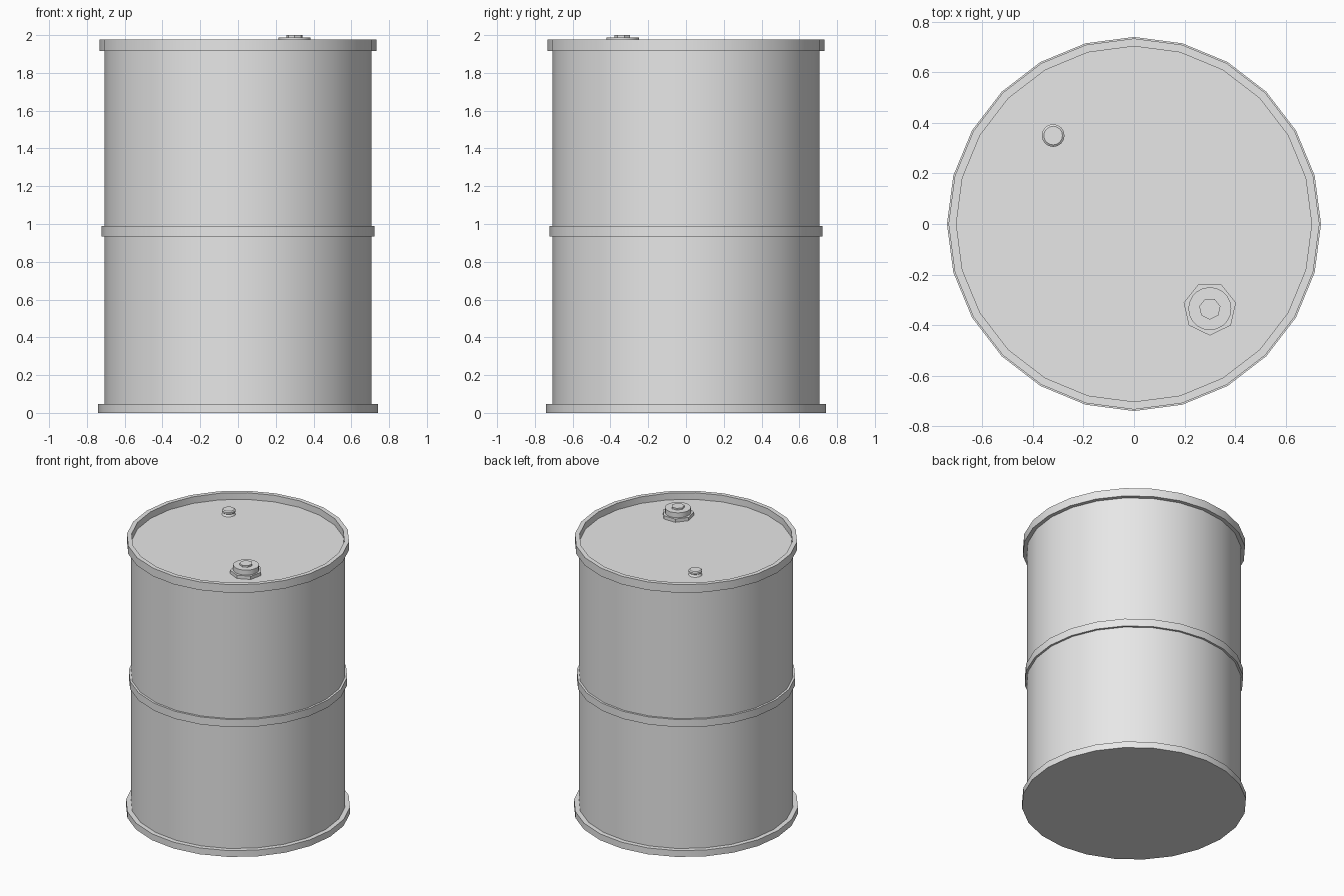
import bpy, bmesh
from math import pi, cos, sin, radians

cube = bpy.data.objects.get("Cube")
if cube:
    bpy.data.objects.remove(cube, do_unlink=True)

steel = bpy.data.materials.new("light_grey_steel")
steel.use_nodes = True
GREY = (0.8, 0.8, 0.8, 1)
steel.diffuse_color = GREY
steel.node_tree.nodes["Principled BSDF"].inputs["Base Color"].default_value = GREY


def lathe(name, profile, sides, centre=(0, 0), turn=0.0, closed=False):
    """Spin (radius, z) points about a vertical axis; open ends get capped."""
    bm = bmesh.new()
    rings = []
    for r, z in profile:
        angles = [turn + 2 * pi * i / sides for i in range(sides)]
        rings.append([bm.verts.new((r * cos(a), r * sin(a), z)) for a in angles])
    pairs = list(zip(rings, rings[1:]))
    if closed:
        pairs.append((rings[-1], rings[0]))
    else:
        bm.faces.new(rings[0])
        bm.faces.new(rings[-1])
    for low, high in pairs:
        for i in range(sides):
            j = (i + 1) % sides
            bm.faces.new((low[i], low[j], high[j], high[i]))
    bmesh.ops.recalc_face_normals(bm, faces=bm.faces)
    mesh = bpy.data.meshes.new(name)
    bm.to_mesh(mesh)
    bm.free()
    mesh.materials.append(steel)
    obj = bpy.data.objects.new(name, mesh)
    obj.location = (*centre, 0)
    bpy.context.collection.objects.link(obj)
    bpy.ops.object.select_all(action="DESELECT")
    obj.select_set(True)
    bpy.context.view_layer.objects.active = obj
    bpy.ops.object.shade_smooth_by_angle(angle=radians(30))
    return obj


SIDES = 24
BODY = 0.707
LID = 1.928

# Drum: base flange, wall, middle hoop, top rim and recessed lid in one profile
lathe("drum_shell", [
    (0.74, 0), (0.74, 0.046), (BODY, 0.046),
    (BODY, 0.935), (0.722, 0.935), (0.722, 0.99), (BODY, 0.99),
    (BODY, 1.917), (0.734, 1.917), (0.734, 1.976),
    (0.703, 1.976), (0.703, LID),
], SIDES)

# Large bung: seven-sided flange, round cap and centre button
bung = (0.3, -0.335)
lathe("bung_flange", [(0.106, LID), (0.106, 1.952)], 7, bung, -pi / 2)
lathe("bung_cap", [(0.085, 1.952), (0.085, 1.988)], 20, bung)
lathe("bung_button", [(0.043, 1.988), (0.043, 2.0)], 7, bung, -pi / 2)

# Small vent plug with a narrow neck under its head
lathe("vent_plug", [
    (0.045, LID), (0.037, 1.942), (0.045, 1.948), (0.045, 1.96), (0.037, 1.966),
], 16, (-0.32, 0.35))
